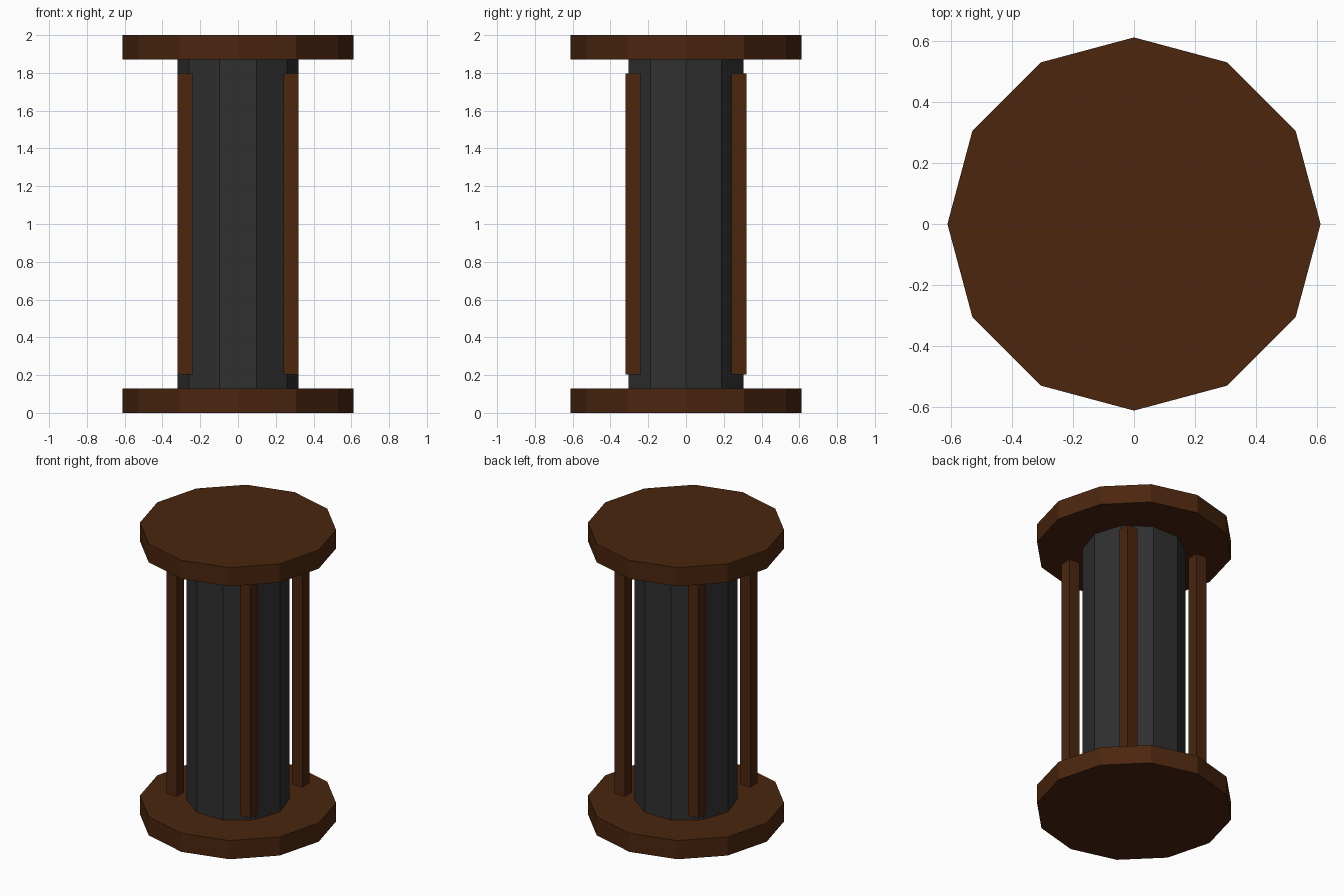
import bpy

if "Cube" in bpy.data.objects:
    bpy.data.objects.remove(bpy.data.objects["Cube"])


def material(name, color):
    m = bpy.data.materials.new(name)
    m.diffuse_color = (*color, 1.0)
    m.use_nodes = True
    m.node_tree.nodes["Principled BSDF"].inputs["Base Color"].default_value = m.diffuse_color
    return m


wood = material("dark_brown_wood", (0.07, 0.019, 0.0048))
iron = material("charcoal_grey", (0.03, 0.03, 0.03))


def prism(name, sides, radius, z0, z1, mat):
    """Upright flat-sided prism with a corner on the +x axis."""
    bpy.ops.mesh.primitive_cylinder_add(vertices=sides, radius=radius, depth=z1 - z0,
                                        location=(0, 0, (z0 + z1) / 2))
    ob = bpy.context.object
    ob.name = name
    # the primitive has its first corner on +y; a quarter turn puts it on +x
    ob.rotation_euler.z = -1.5707963
    ob.data.materials.append(mat)
    return ob


# End discs
prism("bottom_disc", 12, 0.612, 0.0, 0.128, wood)
prism("top_disc", 12, 0.612, 1.872, 2.0, wood)

# Central drum
prism("core", 10, 0.32, 0.128, 1.872, iron)

# Four square posts floating between the discs
for sx, side in ((-1, "left"), (1, "right")):
    for sy, face in ((-1, "front"), (1, "back")):
        bpy.ops.mesh.primitive_cube_add(size=1, location=(0.28 * sx, 0.28 * sy, 1.0))
        post = bpy.context.object
        post.name = f"{face}_{side}_post"
        post.scale = (0.08, 0.08, 1.595)
        post.data.materials.append(wood)
